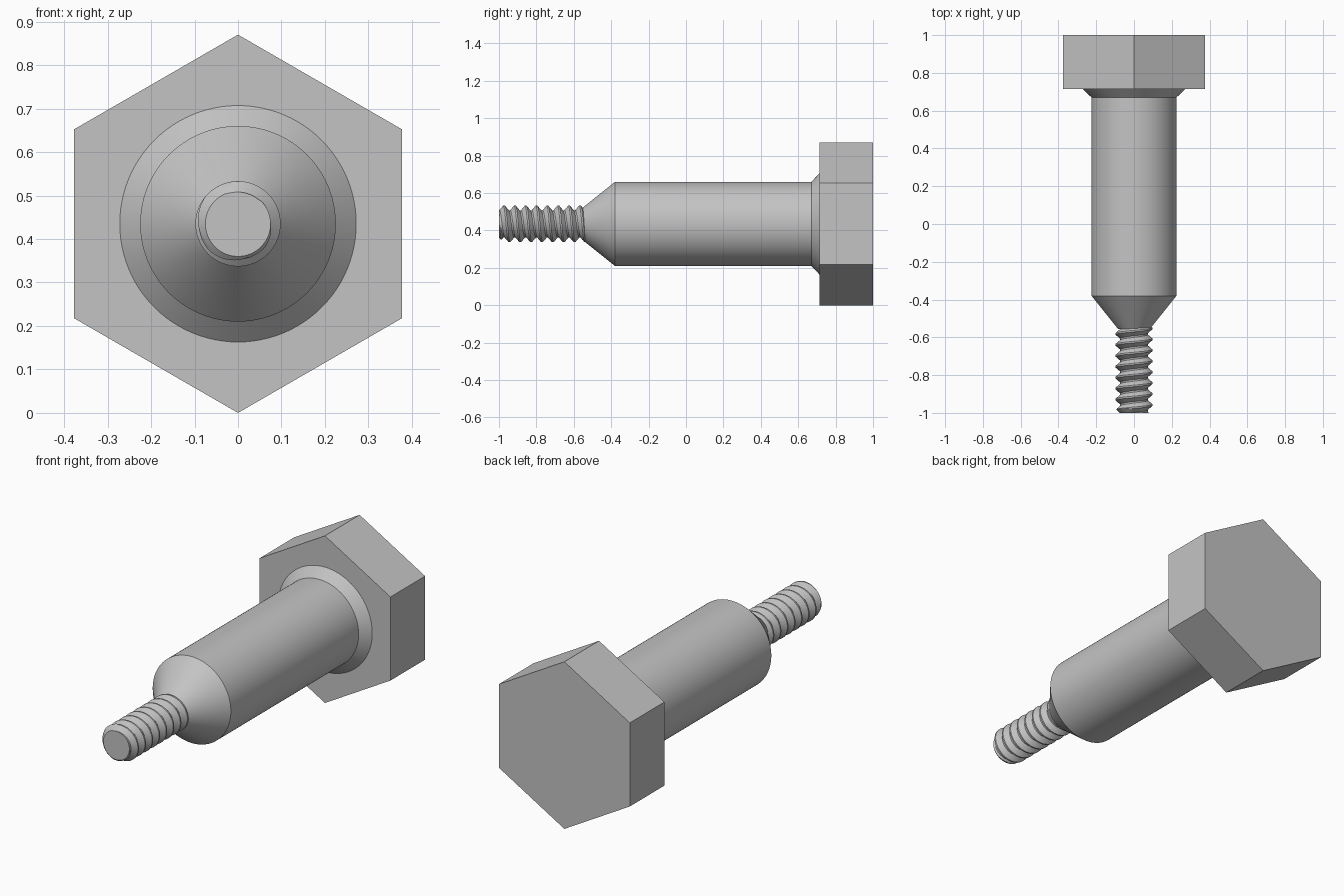
import bpy, bmesh, math

cube = bpy.data.objects.get("Cube")
if cube:
    bpy.data.objects.remove(cube)

AXIS_Z = 0.435
TAU = math.tau

steel = bpy.data.materials.new("steel grey")
steel.use_nodes = True
GREY = (0.55, 0.55, 0.55, 1)
steel.diffuse_color = GREY
steel.node_tree.nodes["Principled BSDF"].inputs["Base Color"].default_value = GREY


def point(radius, angle, y):
    return (radius * math.sin(angle), y, AXIS_Z + radius * math.cos(angle))


def finish(name, bm, smooth=None):
    bmesh.ops.recalc_face_normals(bm, faces=bm.faces)
    mesh = bpy.data.meshes.new(name)
    bm.to_mesh(mesh)
    bm.free()
    mesh.materials.append(steel)
    obj = bpy.data.objects.new(name, mesh)
    bpy.context.collection.objects.link(obj)
    if smooth:
        bpy.ops.object.select_all(action='DESELECT')
        obj.select_set(True)
        bpy.context.view_layer.objects.active = obj
        bpy.ops.object.shade_smooth_by_angle(angle=math.radians(smooth))
    return obj


def lathe(name, profile, sides, smooth=None):
    """Closed solid turned around the bolt axis from (y, radius) points."""
    bm = bmesh.new()
    rings = [[bm.verts.new(point(r, TAU * i / sides, y)) for i in range(sides)]
             for y, r in profile]
    for a, b in zip(rings, rings[1:]):
        for i in range(sides):
            j = (i + 1) % sides
            bm.faces.new((a[i], a[j], b[j], b[i]))
    bm.faces.new(rings[0])
    bm.faces.new(rings[-1])
    return finish(name, bm, smooth)


# Hexagonal head, corners up and down
lathe("hex_head", [(0.715, 0.435), (1.0, 0.435)], 6)

# Shoulder with tapered nose and flared collar under the head
lathe("shoulder", [(-0.555, 0.085), (-0.38, 0.225), (0.67, 0.225), (0.715, 0.272)],
      96, 25)

# Right-handed threaded tip
PITCH, CREST_Y = 0.058, -0.915
ROOT_R, CREST_R = 0.073, 0.098
TIP, END = -1.0, -0.54
HALF = [0, 0.07, 0.18, 0.3, 0.43, 0.5]
OFFSETS = HALF + [1 - f for f in HALF[-2:0:-1]]


def thread_radius(y, angle):
    phase = ((y - CREST_Y) / PITCH - angle / TAU) % 1
    distance = min(phase, 1 - phase)
    slope = min(max((distance - 0.07) / (0.43 - 0.07), 0), 1)
    radius = CREST_R + (ROOT_R - CREST_R) * slope
    return min(radius, 0.075 + (y - TIP))


bm = bmesh.new()
sides = 72
columns = []
for i in range(sides + 1):
    angle = TAU * i / sides
    column = []
    for turn in range(-4, 9):
        for offset in OFFSETS:
            y = CREST_Y + PITCH * (turn + offset + angle / TAU)
            y = min(max(y, TIP), END)
            column.append(bm.verts.new(point(thread_radius(y, angle), angle, y)))
    columns.append(column)
for a, b in zip(columns, columns[1:]):
    for k in range(len(a) - 1):
        bm.faces.new((a[k], a[k + 1], b[k + 1], b[k]))
bmesh.ops.remove_doubles(bm, verts=bm.verts, dist=0.00005)
bmesh.ops.holes_fill(bm, edges=[e for e in bm.edges if e.is_boundary], sides=0)
finish("threaded_tip", bm, 25)
